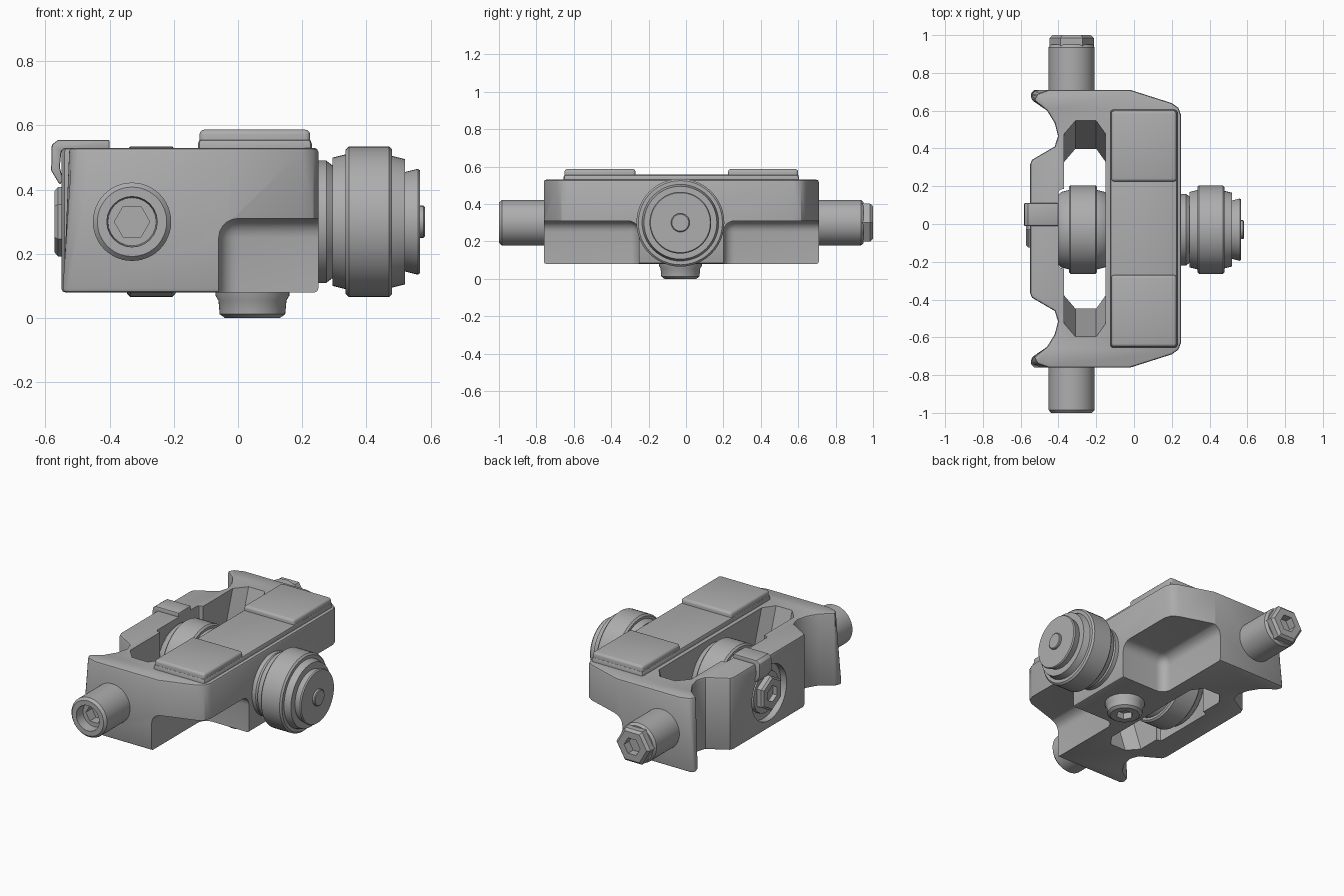
import bpy, bmesh, math
from mathutils import Matrix, Vector

if "Cube" in bpy.data.objects:
    bpy.data.objects.remove(bpy.data.objects["Cube"], do_unlink=True)

steel = bpy.data.materials.new("satin grey metal")
steel.use_nodes = True
GREY = (0.42, 0.42, 0.42, 1)
steel.diffuse_color = GREY
steel.node_tree.nodes["Principled BSDF"].inputs["Base Color"].default_value = GREY

YC = -0.025   # symmetry line of the body
AXLE = (0, -0.03, 0.3)


def activate(ob):
    bpy.ops.object.select_all(action='DESELECT')
    ob.select_set(True)
    bpy.context.view_layer.objects.active = ob


def smooth(ob):
    activate(ob)
    bpy.ops.object.shade_smooth_by_angle(angle=math.radians(32))


def finish(name, bm, bevel=0, segments=2):
    bmesh.ops.recalc_face_normals(bm, faces=bm.faces)
    mesh = bpy.data.meshes.new(name)
    bm.to_mesh(mesh)
    bm.free()
    ob = bpy.data.objects.new(name, mesh)
    bpy.context.collection.objects.link(ob)
    mesh.materials.append(steel)
    if bevel:
        mod = ob.modifiers.new("bevel", 'BEVEL')
        mod.width, mod.segments = bevel, segments
        mod.limit_method, mod.angle_limit = 'ANGLE', math.radians(50)
        activate(ob)
        bpy.ops.object.modifier_apply(modifier="bevel")
    smooth(ob)
    return ob


def loft(name, rings, bevel=0, segments=2):
    """Skin equal-length rings of points and cap both ends."""
    bm = bmesh.new()
    loops = [[bm.verts.new(p) for p in ring] for ring in rings]
    n = len(loops[0])
    for a, b in zip(loops, loops[1:]):
        for i in range(n):
            j = (i + 1) % n
            bm.faces.new((a[i], a[j], b[j], b[i]))
    bm.faces.new(loops[0])
    bm.faces.new(loops[-1])
    return finish(name, bm, bevel, segments)


def box(name, lo, hi, bevel=0, segments=2):
    xy = [(lo[0], lo[1]), (hi[0], lo[1]), (hi[0], hi[1]), (lo[0], hi[1])]
    return loft(name, [[(x, y, z) for x, y in xy] for z in (lo[2], hi[2])], bevel, segments)


def turned(name, axis, centre, profile, sides=48):
    """Round part from (position along axis, radius) pairs."""
    turn = Vector((0, 0, 1)).rotation_difference(Vector(axis)).to_matrix().to_4x4()
    place = Matrix.Translation(centre) @ turn
    angles = [2 * math.pi * i / sides for i in range(sides)]
    return loft(name, [[place @ Vector((r * math.cos(a), r * math.sin(a), t)) for a in angles]
                       for t, r in profile])


def cut(ob, cutter):
    cutter.hide_render = True
    mod = ob.modifiers.new("cut", 'BOOLEAN')
    mod.operation, mod.solver, mod.object = 'DIFFERENCE', 'EXACT', cutter
    activate(ob)
    bpy.ops.object.modifier_apply(modifier="cut")
    bpy.data.objects.remove(cutter, do_unlink=True)
    smooth(ob)


def mirrored(half, z):
    return ([(x, YC + y, z) for x, y in half] +
            [(x, YC - y, z) for x, y in reversed(half)])


# Body: scooped outline, horns lean inward toward the top
straight = [(0.25, 0.6), (0.235, 0.64), (0.2, 0.665), (-0.02, 0.735)]
scoop = [(-0.46, 0.625), (-0.42, 0.56), (-0.402, 0.49), (-0.42, 0.435), (-0.54, 0.365), (-0.55, 0.34)]
low = straight + [(-0.53, 0.735), (-0.55, 0.715), (-0.54, 0.68)] + scoop
high = straight + [(-0.45, 0.735), (-0.51, 0.715), (-0.53, 0.68)] + scoop
body = loft("main_body", [mirrored(low, 0.08), mirrored(high, 0.53)], 0.012)

# Long slot with sloping ends, widened around the inner roller
def slot(end, z):
    return mirrored([(-0.15, end - 0.07), (-0.2, end), (-0.31, end), (-0.37, end - 0.07)], z)

cut(body, loft("slot_cutter", [slot(0.42, 0.07), slot(0.575, 0.54)]))
cut(body, box("roller_clearance_cutter", (-0.4, -0.235, 0), (-0.2, 0.185, 0.7), 0.02))

# Corner notches under the body on both ends
for side in (-1, 1):
    ys = sorted((YC + side * 0.225, YC + side * 0.95))
    cut(body, box("notch_cutter", (-0.06, ys[0], -0.2), (0.5, ys[1], 0.31), 0.06, 5))

# Round recess for the axle bolt
cut(body, turned("bolt_recess_cutter", (1, 0, 0), AXLE, [(-0.65, 0.17), (-0.51, 0.17)]))

# Raised rail with two pads
box("top_rail", (-0.125, -0.655, 0.5), (0.23, 0.605, 0.558), 0.015)
for name, y0, y1 in (("front_pad", -0.65, -0.27), ("back_pad", 0.225, 0.6)):
    plan = box(name, (-0.12, y0, 0.5), (0.225, y1, 0.587), 0.016, 3)

# Rollers on the cross axle
turned("inner_roller", (1, 0, 0), AXLE,
       [(-0.4, 0.185), (-0.385, 0.2), (-0.345, 0.21), (-0.345, 0.225), (-0.335, 0.235), (-0.205, 0.235),
        (-0.195, 0.225), (-0.195, 0.21), (-0.155, 0.2), (-0.14, 0.185)])
turned("outer_roller", (1, 0, 0), AXLE,
       [(0.2, 0.19), (0.275, 0.19), (0.295, 0.175), (0.295, 0.2), (0.335, 0.21), (0.335, 0.225),
        (0.345, 0.235), (0.47, 0.235), (0.48, 0.225), (0.48, 0.205), (0.52, 0.195),
        (0.52, 0.155), (0.56, 0.165), (0.567, 0.16)])
turned("roller_tip", (1, 0, 0), AXLE, [(0.5, 0.05), (0.578, 0.05), (0.582, 0.045)], 24)
turned("cross_axle", (1, 0, 0), AXLE, [(-0.52, 0.09), (0.3, 0.09)])

# Axle bolt head and its washer
turned("bolt_washer", (1, 0, 0), AXLE, [(-0.53, 0.125), (-0.5, 0.13)])
bolt = turned("bolt_head", (1, 0, 0), AXLE, [(-0.572, 0.095), (-0.56, 0.108), (-0.5, 0.108)], 6)
cut(bolt, turned("socket_cutter", (1, 0, 0), AXLE, [(-0.6, 0.05), (-0.545, 0.05)], 6))

# Spring clip hooked over the rear wall
hook = [(-0.4, 0.52), (-0.4, 0.555), (-0.56, 0.555), (-0.58, 0.54), (-0.582, 0.46),
        (-0.555, 0.415), (-0.545, 0.43), (-0.555, 0.47), (-0.55, 0.52)]
loft("spring_clip", [[(x, y, z) for x, z in hook] for y in (-0.01, 0.11)], 0.005)

# Side shafts
PIN = (-0.33, 0, 0.3)
front = turned("front_shaft", (0, 1, 0), PIN,
               [(-1, 0.108), (-0.985, 0.122), (-0.7, 0.122)])
cut(front, turned("bore_cutter", (0, 1, 0), PIN, [(-1.1, 0.085), (-0.94, 0.075)], 24))
cut(front, turned("socket_cutter", (0, 1, 0), PIN, [(-1.1, 0.055), (-0.88, 0.055)], 6))
turned("back_shaft", (0, 1, 0), PIN, [(0.65, 0.122), (0.935, 0.122), (0.95, 0.11)])
nut = turned("back_hex_end", (0, 1, 0), PIN, [(0.9, 0.117), (0.985, 0.117), (1, 0.1)], 6)
cut(nut, turned("socket_cutter", (0, 1, 0), PIN, [(0.94, 0.055), (1.1, 0.055)], 6))

# Screw under the central column
FOOT = (0.045, -0.03, 0)
foot = turned("bottom_screw", (0, 0, 1), FOOT,
              [(0, 0.085), (0.012, 0.102), (0.055, 0.106), (0.07, 0.115), (0.12, 0.115)])
cut(foot, turned("socket_cutter", (0, 0, 1), FOOT, [(-0.1, 0.05), (0.04, 0.05)], 6))
